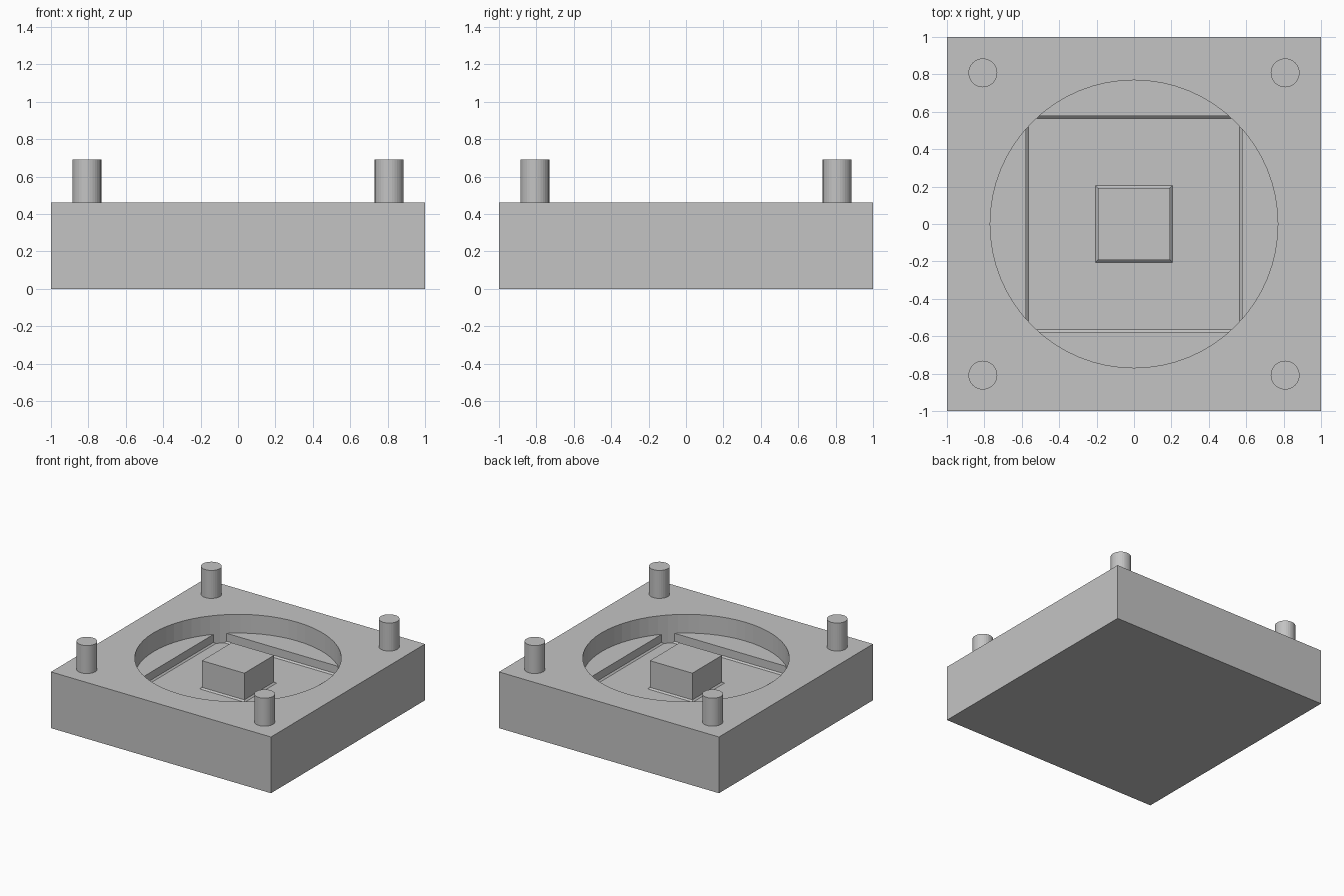
import bpy
import bmesh
from mathutils import Matrix

cube = bpy.data.objects.get("Cube")
if cube:
    bpy.data.objects.remove(cube, do_unlink=True)

# One plain grey for the whole part
GREY = (0.55, 0.55, 0.55, 1)
grey = bpy.data.materials.new("plain grey")
grey.use_nodes = True
grey.diffuse_color = GREY
grey.node_tree.nodes["Principled BSDF"].inputs["Base Color"].default_value = GREY

# Main heights and sizes
TOP, LEDGE, FLOOR, PIN_TOP = 0.462, 0.308, 0.231, 0.692
RECESS_R, POCKET, CORE, FILLET = 0.769, 0.577, 0.193, 0.012


def finish(name, bm, helper=False):
    mesh = bpy.data.meshes.new(name)
    bmesh.ops.recalc_face_normals(bm, faces=bm.faces)
    bm.to_mesh(mesh)
    bm.free()
    mesh.materials.append(grey)
    obj = bpy.data.objects.new(name, mesh)
    bpy.context.collection.objects.link(obj)
    if helper:
        obj.hide_render = True
        obj.hide_viewport = True
    return obj


def square_loft(name, rings, helper=False):
    """Closed solid through square rings given as (half width, height)."""
    bm = bmesh.new()
    loops = [[bm.verts.new((sx * h, sy * h, z))
              for sx, sy in ((-1, -1), (1, -1), (1, 1), (-1, 1))] for h, z in rings]
    for low, high in zip(loops, loops[1:]):
        for i in range(4):
            j = (i + 1) % 4
            bm.faces.new((low[i], low[j], high[j], high[i]))
    bm.faces.new(loops[0])
    bm.faces.new(loops[-1])
    return finish(name, bm, helper)


def cylinder(name, radius, z0, z1, sides, x=0, y=0, helper=False):
    bm = bmesh.new()
    bmesh.ops.create_cone(bm, cap_ends=True, segments=sides, radius1=radius,
                          radius2=radius, depth=z1 - z0,
                          matrix=Matrix.Translation((x, y, (z0 + z1) / 2)))
    return finish(name, bm, helper)


def boolean(obj, cutter, operation):
    mod = obj.modifiers.new(operation.title(), "BOOLEAN")
    mod.operation = operation
    mod.object = cutter
    mod.solver = "EXACT"


# Square base block
base = square_loft("base_block", [(1, 0), (1, TOP)])

# Round recess, then a deeper square pocket trimmed to the same circle
round_cutter = cylinder("recess_cutter", RECESS_R, LEDGE, 0.8, 64, helper=True)
trim = cylinder("pocket_trim", RECESS_R, 0.1, 0.7, 64, helper=True)
pocket = square_loft("pocket_cutter", [(POCKET - FILLET, FLOOR),
                                       (POCKET, FLOOR + FILLET),
                                       (POCKET, 0.6)], helper=True)
boolean(pocket, trim, "INTERSECT")
boolean(base, round_cutter, "DIFFERENCE")
boolean(base, pocket, "DIFFERENCE")

# Central core with a small sloped foot
square_loft("centre_core", [(CORE + FILLET, FLOOR - 0.01), (CORE + FILLET, FLOOR),
                            (CORE, FLOOR + FILLET), (CORE, TOP)])

# Four locating pins
for side, sx in (("left", 1), ("right", -1)):
    for end, sy in (("front", -1), ("back", 1)):
        cylinder(f"{end}_{side}_pin", 0.077, TOP - 0.02, PIN_TOP, 32,
                 sx * 0.808, sy * 0.808)
